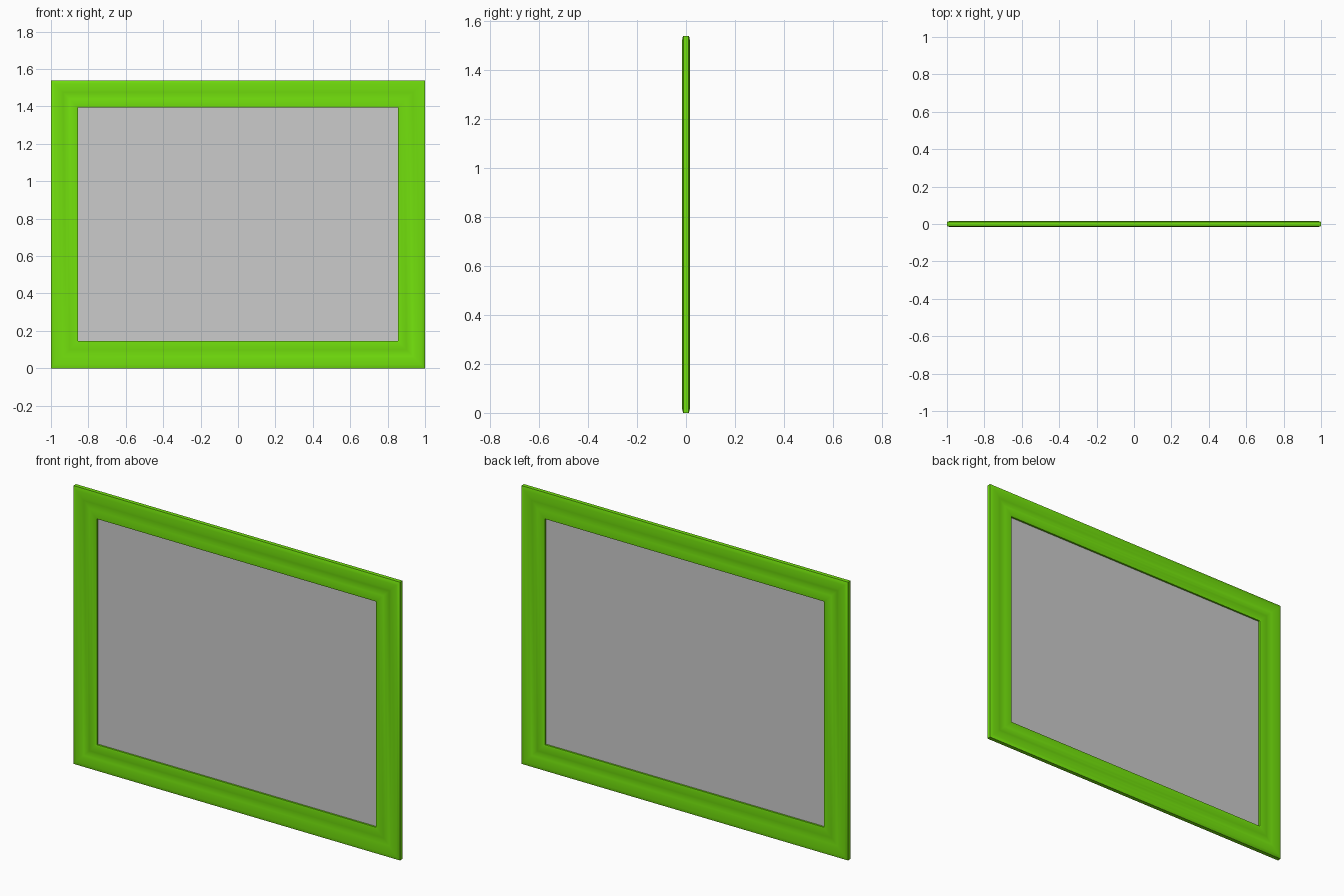
import bpy, bmesh, math

old = bpy.data.objects.get("Cube")
if old:
    bpy.data.objects.remove(old, do_unlink=True)

WIDTH, HEIGHT, RAIL = 2.0, 1.54, 0.145


def material(name, rgb):
    m = bpy.data.materials.new(name)
    m.use_nodes = True
    colour = (*rgb, 1)
    m.diffuse_color = colour
    m.node_tree.nodes["Principled BSDF"].inputs["Base Color"].default_value = colour
    return m


def finish(bm, name, mat):
    bmesh.ops.recalc_face_normals(bm, faces=bm.faces)
    mesh = bpy.data.meshes.new(name)
    bm.to_mesh(mesh)
    bm.free()
    mesh.materials.append(mat)
    obj = bpy.data.objects.new(name, mesh)
    bpy.context.collection.objects.link(obj)
    return obj


green = material("lime green", (0.17, 0.75, 0.004))
grey = material("light grey", (0.6, 0.6, 0.6))

# Moulding section: (distance in from the outer edge, half depth)
half = [(0, 0.011), (0.008, 0.0145), (0.02, 0.016), (0.05, 0.016),
        (0.065, 0.0125), (0.085, 0.0115), (0.1, 0.0145), (0.115, 0.016),
        (0.137, 0.016), (RAIL, 0.013)]
section = [(d, -y) for d, y in half] + [(d, y) for d, y in reversed(half)]

# Mitred frame: sweep the section round the four corners
bm = bmesh.new()
rings = []
for sx, sz in ((-1, -1), (1, -1), (1, 1), (-1, 1)):
    rings.append([bm.verts.new((sx * (WIDTH / 2 - d), y,
                                HEIGHT / 2 + sz * (HEIGHT / 2 - d)))
                  for d, y in section])
for i in range(4):
    a, b = rings[i], rings[(i + 1) % 4]
    for j in range(len(section)):
        k = (j + 1) % len(section)
        bm.faces.new((a[j], b[j], b[k], a[k]))
frame = finish(bm, "frame", green)
bpy.context.view_layer.objects.active = frame
frame.select_set(True)
bpy.ops.object.shade_smooth_by_angle(angle=math.radians(35))

# Thin panel held in the middle of the frame
bm = bmesh.new()
bmesh.ops.create_cube(bm, size=1)
bmesh.ops.scale(bm, verts=bm.verts,
                vec=(WIDTH - 2 * RAIL + 0.01, 0.006, HEIGHT - 2 * RAIL + 0.01))
bmesh.ops.translate(bm, verts=bm.verts, vec=(0, 0, HEIGHT / 2))
finish(bm, "panel", grey)
